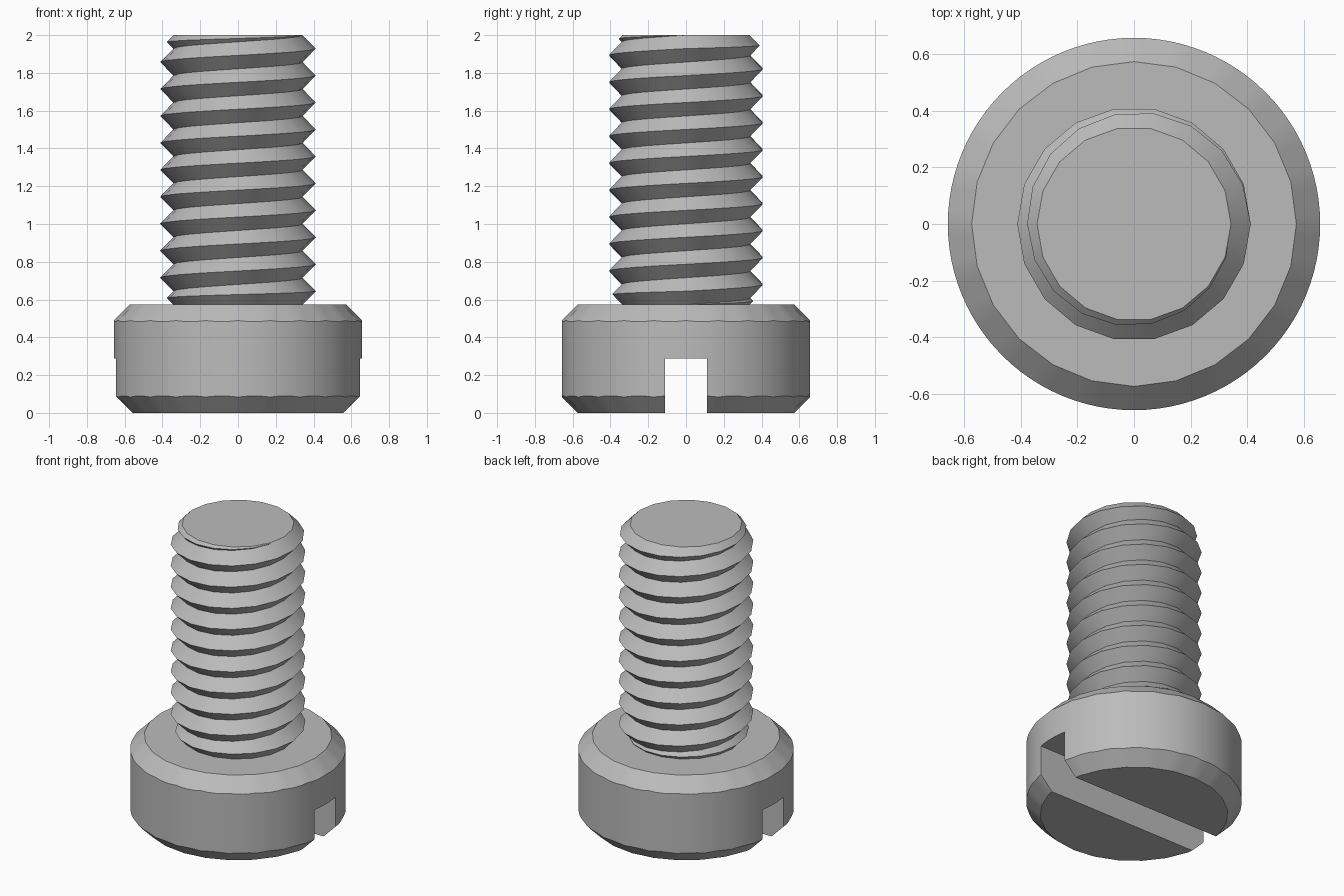
import bpy, bmesh
from math import cos, sin, pi, radians

cube = bpy.data.objects.get("Cube")
if cube:
    bpy.data.objects.remove(cube, do_unlink=True)

HEAD_R, HEAD_H, FLAT_R = 0.657, 0.573, 0.573
ROOT_R, CREST_R, TOP, TURNS = 0.342, 0.412, 2.0, 10
PITCH = (TOP - HEAD_H) / TURNS

steel = bpy.data.materials.new("grey_steel")
steel.use_nodes = True
steel.diffuse_color = (0.5, 0.5, 0.5, 1)
steel.node_tree.nodes["Principled BSDF"].inputs["Base Color"].default_value = (0.5, 0.5, 0.5, 1)


def loft(name, columns, cap_ends=True):
    """Join neighbouring columns of points; the last column closes on the first by welding."""
    bm = bmesh.new()
    grid = [[bm.verts.new(p) for p in col] for col in columns]
    for a, b in zip(grid, grid[1:]):
        for i in range(len(a) - 1):
            bm.faces.new((a[i], b[i], b[i + 1], a[i + 1]))
    bmesh.ops.remove_doubles(bm, verts=bm.verts[:], dist=1e-4)
    bmesh.ops.dissolve_degenerate(bm, edges=bm.edges[:], dist=1e-5)
    if cap_ends:
        rims = [e for e in bm.edges if e.is_boundary]
        bmesh.ops.holes_fill(bm, edges=rims, sides=0)
    bmesh.ops.recalc_face_normals(bm, faces=bm.faces[:])
    mesh = bpy.data.meshes.new(name)
    bm.to_mesh(mesh)
    bm.free()
    obj = bpy.data.objects.new(name, mesh)
    bpy.context.collection.objects.link(obj)
    mesh.materials.append(steel)
    return obj


def point(r, angle, z):
    return (r * cos(angle), r * sin(angle), z)


def activate(obj):
    bpy.ops.object.select_all(action='DESELECT')
    obj.select_set(True)
    bpy.context.view_layer.objects.active = obj


# Head: round cylinder whose chamfers are facets of a 24-sided cone
sides, facets = 96, 24
facet = 2 * pi / facets
columns = []
for i in range(sides + 1):
    a = 2 * pi * i / sides
    f = cos(facet / 2) / cos(a % facet - facet / 2)
    drop = HEAD_R / f - FLAT_R
    columns.append([point(FLAT_R * f, a, 0), point(HEAD_R, a, drop),
                    point(HEAD_R, a, HEAD_H - drop), point(FLAT_R * f, a, HEAD_H)])
head = loft("screw_head", columns)

# Driver slot across the underside of the head
bpy.ops.mesh.primitive_cube_add(size=1, location=(0, 0, 0))
cutter = bpy.context.object
cutter.name = "slot_cutter"
cutter.hide_render = True
cutter.scale = (2, 0.225, 0.576)
cut = head.modifiers.new("slot", 'BOOLEAN')
cut.operation = 'DIFFERENCE'
cut.solver = 'EXACT'
cut.object = cutter
activate(head)
bpy.ops.object.modifier_apply(modifier=cut.name)
bpy.data.objects.remove(cutter, do_unlink=True)

# Threaded shank: V thread fading out at both ends through 45 degree chamfers
steps = 18
slope = (CREST_R - ROOT_R) / (PITCH / 2)
columns = []
for i in range(steps + 1):
    a = 2 * pi * i / steps
    roots = [HEAD_H + PITCH * (k + i / steps) for k in range(-1, TURNS + 1)]
    roots = [min(max(z, HEAD_H), TOP) for z in roots] + [TOP]
    col = [point(ROOT_R, a, HEAD_H - 0.05), point(ROOT_R, a, HEAD_H)]
    for low, high in zip(roots, roots[1:]):
        half = (high - low) / 2
        col += [point(ROOT_R + slope * half, a, low + half), point(ROOT_R, a, high)]
    columns.append(col)
shank = loft("threaded_shank", columns)

for obj in (head, shank):
    activate(obj)
    bpy.ops.object.shade_smooth_by_angle(angle=radians(30))
